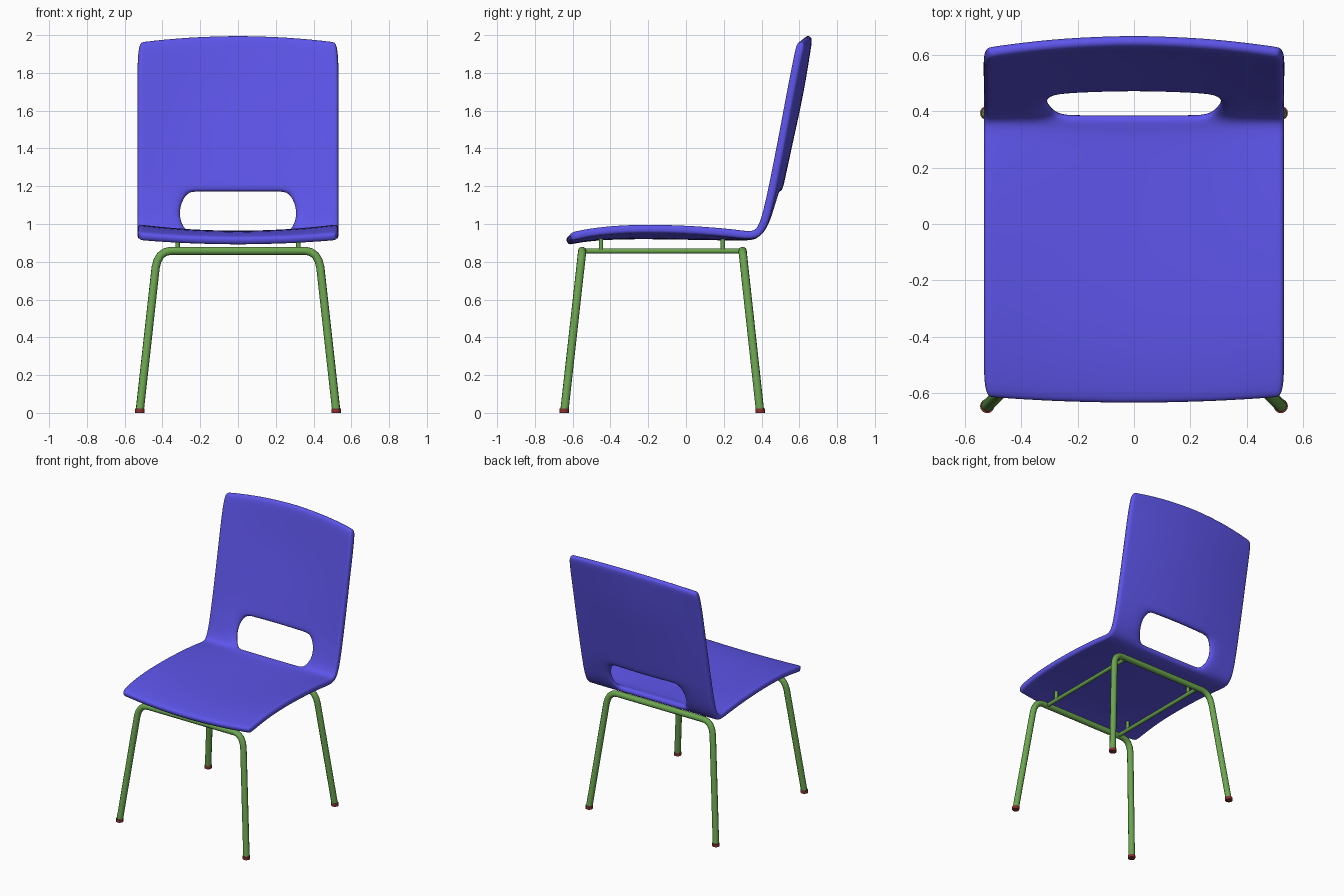
import bpy, bmesh, math

if "Cube" in bpy.data.objects:
    bpy.data.objects.remove(bpy.data.objects["Cube"])


def material(name, rgb):
    m = bpy.data.materials.new(name)
    m.diffuse_color = (*rgb, 1)
    m.use_nodes = True
    m.node_tree.nodes["Principled BSDF"].inputs["Base Color"].default_value = m.diffuse_color
    return m


BLUE = material("blue_plastic", (0.11, 0.09, 0.82))
GREEN = material("green_metal", (0.15, 0.38, 0.08))
RED = material("red_rubber", (0.25, 0.03, 0.03))


def add_object(name, data, mat):
    ob = bpy.data.objects.new(name, data)
    data.materials.append(mat)
    bpy.context.collection.objects.link(ob)
    return ob


def tube(name, points, radius):
    cu = bpy.data.curves.new(name, 'CURVE')
    cu.dimensions = '3D'
    cu.bevel_depth = radius
    cu.bevel_resolution = 3
    cu.use_fill_caps = True
    sp = cu.splines.new('POLY')
    sp.points.add(len(points) - 1)
    for p, co in zip(sp.points, points):
        p.co = (*co, 1)
    sp.use_smooth = True
    return add_object(name, cu, GREEN)


# Seat shell: profile rows as (side y, side z, centre y, centre z)
ROWS = [
    (-0.610, 0.930, -0.632, 0.906), (-0.580, 0.943, -0.600, 0.920),
    (-0.420, 0.970, -0.440, 0.940), (-0.200, 0.979, -0.200, 0.943),
    (0.050, 0.970, 0.050, 0.938), (0.250, 0.952, 0.250, 0.935),
    (0.345, 0.936, 0.340, 0.934), (0.390, 0.955, 0.385, 0.950),
    (0.418, 1.020, 0.430, 1.020), (0.437, 1.100, 0.455, 1.090),
    (0.452, 1.170, 0.485, 1.170), (0.462, 1.220, 0.498, 1.220),
    (0.502, 1.420, 0.540, 1.420), (0.553, 1.700, 0.603, 1.700),
    (0.595, 1.910, 0.640, 1.940), (0.608, 1.962, 0.650, 1.997),
]
HALF = [0.08, 0.21, 0.305, 0.41, 0.505, 0.533]
XS = [-x for x in reversed(HALF)] + [0] + HALF
W = HALF[-1]
HOLE_LOW, HOLE_HIGH = 7, 10

bm = bmesh.new()
grid = []
for r, (sy, sz, cy, cz) in enumerate(ROWS):
    line = []
    for x in XS:
        t = (x / W) ** 2
        px = x
        # round the opening's corners and the shell's outer corners
        if r in (HOLE_LOW, HOLE_HIGH) and abs(x) == 0.305:
            px = x * 0.87
        if r in (0, len(ROWS) - 1) and abs(x) == W:
            px = x * 0.965
        line.append(bm.verts.new((px, cy + (sy - cy) * t, cz + (sz - cz) * t)))
    grid.append(line)
for r in range(len(ROWS) - 1):
    for c in range(len(XS) - 1):
        inside = abs(XS[c] + XS[c + 1]) / 2 < 0.30
        if inside and HOLE_LOW <= r < HOLE_HIGH:
            continue
        bm.faces.new((grid[r][c], grid[r][c + 1], grid[r + 1][c + 1], grid[r + 1][c]))
for f in bm.faces:
    f.smooth = True
# drop loose points left inside the opening
bmesh.ops.delete(bm, geom=[v for v in bm.verts if not v.link_faces], context='VERTS')
me = bpy.data.meshes.new("seat_shell")
bm.to_mesh(me)
bm.free()
shell = add_object("seat_shell", me, BLUE)
sol = shell.modifiers.new("thickness", 'SOLIDIFY')
sol.thickness = 0.045
sol.offset = 0
sub = shell.modifiers.new("smooth", 'SUBSURF')
sub.levels = sub.render_levels = 2

# Leg arches: one bent tube per pair of legs
for name, top_y, foot_y in (("front_legs", -0.55, -0.645), ("back_legs", 0.30, 0.393)):
    half = [(0.52, 0.012), (0.436, 0.77), (0.427, 0.805), (0.41, 0.834),
            (0.385, 0.852), (0.355, 0.858)]
    side = [(x, foot_y + (top_y - foot_y) * min(z / 0.852, 1), z) for x, z in half]
    tube(name, side + [(-x, y, z) for x, y, z in reversed(side)], 0.022)

    # Rubber feet
    for s, label in ((-1, "left"), (1, "right")):
        bpy.ops.mesh.primitive_cylinder_add(vertices=16, radius=0.025, depth=0.022,
                                            location=(s * 0.52, foot_y, 0.011))
        foot = bpy.context.object
        foot.name = f"{name[:-5]}_{label}_foot"
        foot.data.materials.append(RED)
        bpy.ops.object.shade_smooth_by_angle(angle=math.radians(40))

# Side rails and the stubs that carry the shell
for s, label in ((-1, "left"), (1, "right")):
    x = s * 0.32
    tube(f"{label}_rail", [(x, -0.55, 0.857), (x, 0.30, 0.857)], 0.014)
    for y, end in ((-0.45, "front"), (0.195, "back")):
        tube(f"{label}_{end}_stub", [(x, y, 0.857), (x, y, 0.942)], 0.012)
